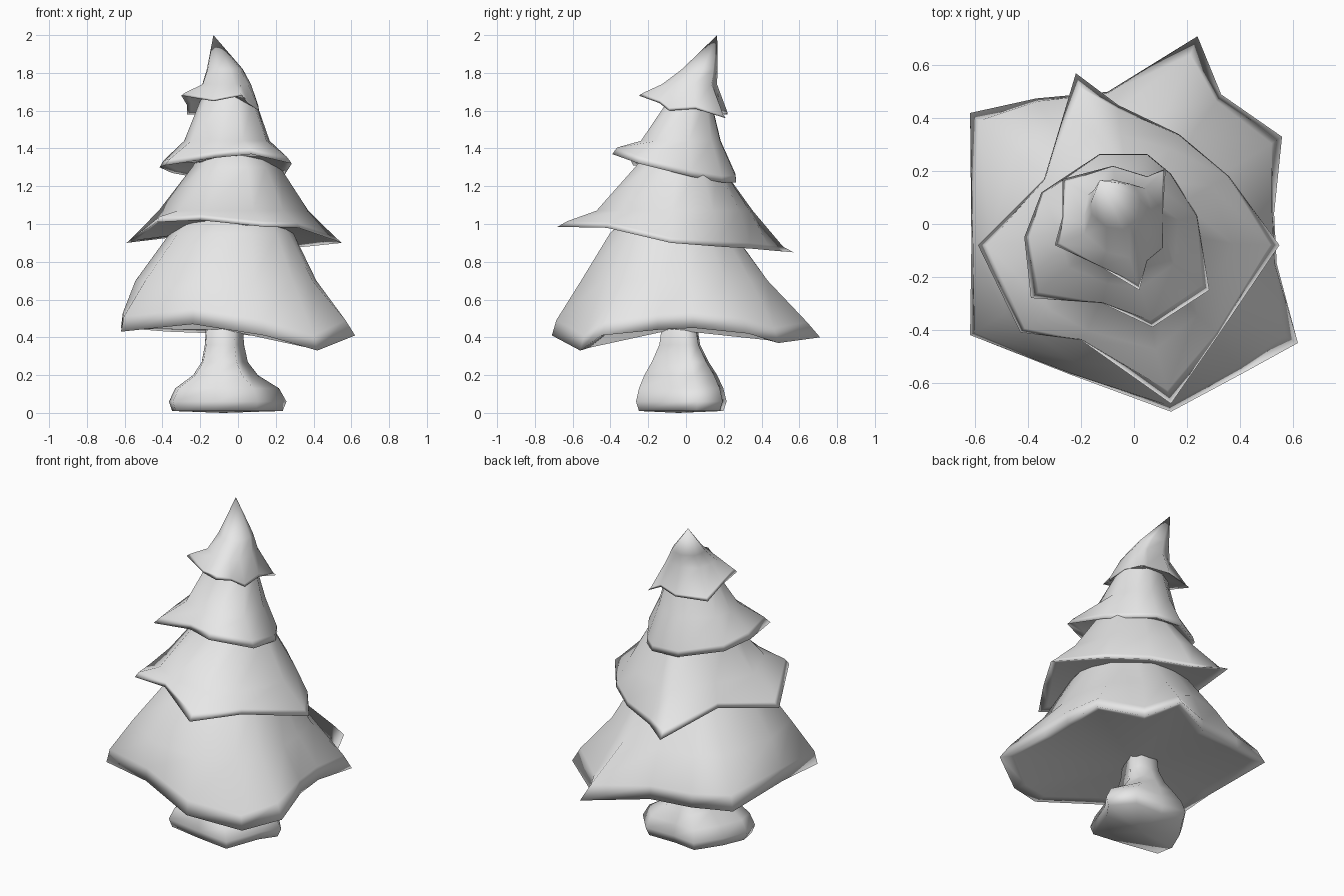
import bpy
import bmesh
from math import atan2, cos, sin, hypot
from mathutils import Vector

default_cube = bpy.data.objects.get("Cube")
if default_cube:
    bpy.data.objects.remove(default_cube, do_unlink=True)

# One plain grey for the whole tree
grey = bpy.data.materials.new("plain_grey")
grey.use_nodes = True
grey.diffuse_color = (0.8, 0.8, 0.8, 1)
grey.node_tree.nodes["Principled BSDF"].inputs["Base Color"].default_value = grey.diffuse_color


def loft(name, rings, bottom, top):
    """Bridge equal-sized rings from bottom to top and close both ends with fans."""
    bm = bmesh.new()
    loops = [[bm.verts.new(point) for point in ring] for ring in rings]
    count = len(loops[0])
    low, high = bm.verts.new(bottom), bm.verts.new(top)
    for i in range(count):
        j = (i + 1) % count
        for lower, upper in zip(loops, loops[1:]):
            bm.faces.new((lower[i], lower[j], upper[j], upper[i]))
        bm.faces.new((low, loops[0][j], loops[0][i]))
        bm.faces.new((high, loops[-1][i], loops[-1][j]))
    bmesh.ops.recalc_face_normals(bm, faces=bm.faces)
    for face in bm.faces:
        face.smooth = True
    mesh = bpy.data.meshes.new(name)
    bm.to_mesh(mesh)
    bm.free()
    mesh.materials.append(grey)
    obj = bpy.data.objects.new(name, mesh)
    bpy.context.collection.objects.link(obj)


def shrink(ring, centre, scale_x, scale_y, lift):
    """Pull a ring towards the centre line and raise it."""
    return [Vector((centre.x + (p.x - centre.x) * scale_x,
                    centre.y + (p.y - centre.y) * scale_y,
                    p.z + lift)) for p in ring]


def reaches(ring, centre):
    """Distance of each ring point from the centre line, relative to the mean."""
    reach = [hypot(p.x - centre.x, p.y - centre.y) for p in ring]
    mean = sum(reach) / len(reach)
    return [r / mean for r in reach]


def lip_ring(rim, centre, lift):
    """Upper edge of the turned lip, drawn in further at the pointed tips."""
    ring = []
    for p, reach in zip(rim, reaches(rim, centre)):
        scale = min(0.965 + (1 / reach - 1) * 0.25, 0.99)
        ring += shrink([p], centre, scale, scale, lift)
    return ring


def bough_ring(rim, centre, section, keep):
    """Oval section that keeps part of the rim's pointed outline."""
    left, right, front, back, z = section
    ring = []
    for p, reach in zip(rim, reaches(rim, centre)):
        angle = atan2(p.y - centre.y, p.x - centre.x)
        swell = 1 + (reach - 1) * keep
        ring.append(Vector(((left + right) / 2 + cos(angle) * swell * (right - left) / 2,
                            (front + back) / 2 + sin(angle) * swell * (back - front) / 2,
                            z)))
    return ring


def tier(name, rim, sections, apex, lip, hollow):
    """Ragged skirt of boughs: hollow underside, turned lip, tapering body."""
    rim = [Vector(p) for p in rim]
    left, right, front, back, z = sections[0]
    centre = Vector(((left + right) / 2, (front + back) / 2, 0))
    rings = [shrink(rim, centre, 0.9, 0.9, 0.015), rim, lip_ring(rim, centre, lip)]
    for section, keep in zip(sections, (0.3, 0.15, 0)):
        rings.append(bough_ring(rim, centre, section, keep))
    loft(name, rings, (centre.x, centre.y, hollow), apex)


# Rims run anticlockwise from the right-hand side; sections are left, right, front, back, height
tier("lowest_boughs",
     [(.53, .04, .45), (.56, .33, .42), (.33, .49, .37), (.24, .71, .4),
      (-.1, .5, .42), (-.37, .475, .43), (-.62, .42, .45), (-.615, -.07, .45),
      (-.62, -.42, .43), (-.24, -.57, .47), (.14, -.71, .41), (.42, -.56, .33),
      (.62, -.45, .41), (.54, -.15, .44)],
     [(-.57, .43, -.58, .43, .7), (-.37, .3, -.42, .26, .95), (-.25, .22, -.3, .2, 1.06)],
     (0, 0, 1.1), .08, .44)

tier("lower_middle_boughs",
     [(.55, -.08, .9), (.36, .18, .88), (.17, .34, .87), (-.06, .45, .86),
      (-.22, .57, .85), (-.34, .17, .93), (-.59, -.08, .9), (-.43, -.41, 1.01),
      (-.2, -.44, 1.02), (.14, -.68, .985), (.32, -.42, .98)],
     [(-.41, .36, -.46, .34, 1.07), (-.24, .22, -.27, .19, 1.3), (-.17, .13, -.18, .14, 1.42)],
     (0, 0, 1.45), .03, .98)

tier("upper_middle_boughs",
     [(.24, .03, 1.25), (.14, .19, 1.22), (.05, .265, 1.22), (-.13, .265, 1.23),
      (-.35, .12, 1.27), (-.415, -.05, 1.3), (-.39, -.28, 1.31), (-.12, -.3, 1.35),
      (.07, -.39, 1.37), (.285, -.25, 1.32)],
     [(-.28, .18, -.24, .2, 1.44), (-.2, .1, -.1, .14, 1.65), (-.15, .07, -.07, .12, 1.72)],
     (-.05, .03, 1.74), .035, 1.33)

tier("crown_boughs",
     [(.11, -.09, 1.6), (.11, .05, 1.61), (.12, .21, 1.56), (.05, .18, 1.59),
      (-.08, .22, 1.58), (-.27, .17, 1.58), (-.27, .03, 1.63), (-.3, -.08, 1.68),
      (-.13, -.16, 1.65), (.02, -.25, 1.68), (.05, -.14, 1.64)],
     [(-.19, .08, -.12, .17, 1.74), (-.165, .03, -.02, .17, 1.82)],
     (-.13, .165, 2), .015, 1.66)

# Trunk with a flared, lopsided foot
foot = [Vector((x, y, 0)) for x, y in
        ((.18, -.04), (.25, .06), (.14, .19), (-.05, .19), (-.2, .21),
         (-.3, .06), (-.36, -.08), (-.34, -.19), (-.12, -.23), (.1, -.26))]
middle = Vector((-.08, -.04, 0))
trunk_rings = [shrink(foot, middle, *step) for step in
               ((.96, .95, .01), (1.02, 1.02, .06), (.9, .95, .13), (.56, .82, .2),
                (.4, .64, .27), (.34, .46, .36), (.3, .34, .55))]
loft("trunk", trunk_rings, (middle.x, middle.y, 0), (middle.x, middle.y, .58))
